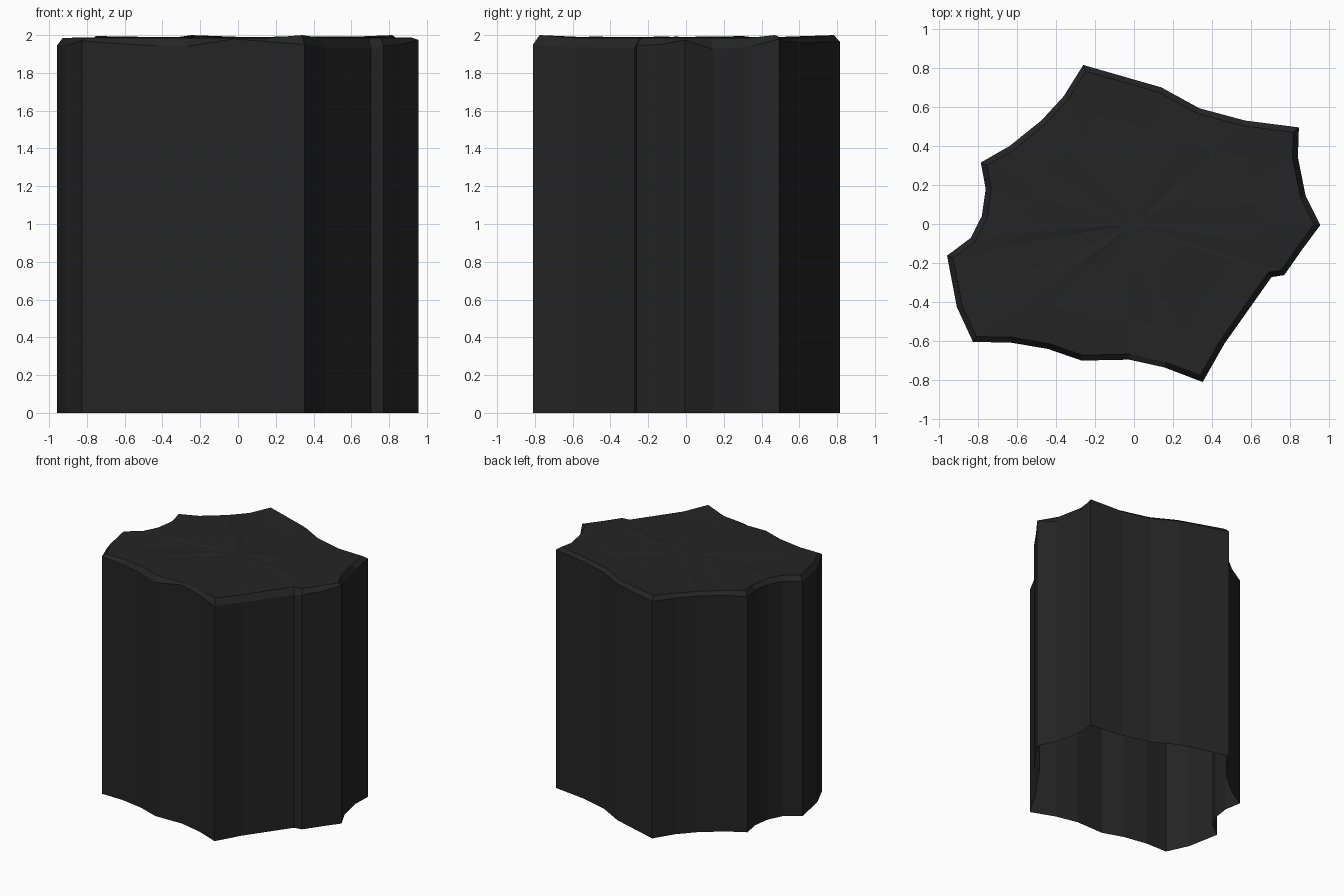
import bpy, bmesh, random
from mathutils import Vector

if "Cube" in bpy.data.objects:
    bpy.data.objects.remove(bpy.data.objects["Cube"])

random.seed(4)

# Outline seen from above, clockwise: x, y, height of the chipped rim
OUTLINE = [
    (-.26, .815, 1.965), (.14, .70, 1.96), (.335, .593, 1.96), (.57, .53, 1.965),
    (.845, .495, 1.98), (.84, .343, 1.94), (.88, .143, 1.925), (.955, -.005, 1.975),
    (.86, -.133, 1.95), (.77, -.262, 1.945), (.705, -.272, 1.93), (.463, -.614, 1.935),
    (.352, -.81, 1.95), (.156, -.735, 1.965), (-.025, -.695, 1.98), (-.268, -.70, 1.94),
    (-.442, -.64, 1.945), (-.637, -.607, 1.955), (-.825, -.605, 1.97), (-.908, -.425, 1.945),
    (-.958, -.162, 1.945), (-.837, -.072, 1.95), (-.78, .04, 1.95), (-.76, .18, 1.95),
    (-.785, .315, 1.955), (-.637, .40, 1.96), (-.473, .532, 1.96), (-.36, .655, 1.96),
]
HIGH = {0: 2.0, 4: 2.0, 12: 2.0, 24: 1.995}   # raised corners of the top
N = len(OUTLINE)
pts = [Vector((x, y)) for x, y, _ in OUTLINE]


def inset(i, d):
    """Move outline point i inwards by d, mitred."""
    a = (pts[i] - pts[i - 1]).normalized()
    b = (pts[(i + 1) % N] - pts[i]).normalized()
    na, nb = Vector((a.y, -a.x)), Vector((b.y, -b.x))
    return pts[i] + (na + nb) * d / (1 + na.dot(nb))


bm = bmesh.new()


def ring(coords):
    return [bm.verts.new(c) for c in coords]


def bridge(lo, hi):
    for i in range(N):
        j = (i + 1) % N
        bm.faces.new((lo[j], lo[i], hi[i], hi[j]))


# Walls (open underneath), chipped rim, gently uneven top
base = ring((p.x, p.y, 0) for p in pts)
rim = ring(OUTLINE)
edge = ring((*inset(i, .028), HIGH.get(i, 1.986)) for i in range(N))
rings = [base, rim, edge]
for s in (.7, .35):
    rings.append(ring((p.x * s, p.y * s, 1.987 + random.uniform(-.006, .006)) for p in pts))
for lo, hi in zip(rings, rings[1:]):
    bridge(lo, hi)
centre = bm.verts.new((0, 0, 1.988))
for i in range(N):
    bm.faces.new((rings[-1][(i + 1) % N], rings[-1][i], centre))

mesh = bpy.data.meshes.new("rock_column")
bm.to_mesh(mesh)
bm.free()

# Dark stone
stone = bpy.data.materials.new("dark stone")
stone.diffuse_color = (.018, .018, .018, 1)
stone.use_nodes = True
stone.node_tree.nodes["Principled BSDF"].inputs["Base Color"].default_value = stone.diffuse_color
mesh.materials.append(stone)
column = bpy.data.objects.new("rock_column", mesh)
bpy.context.collection.objects.link(column)
